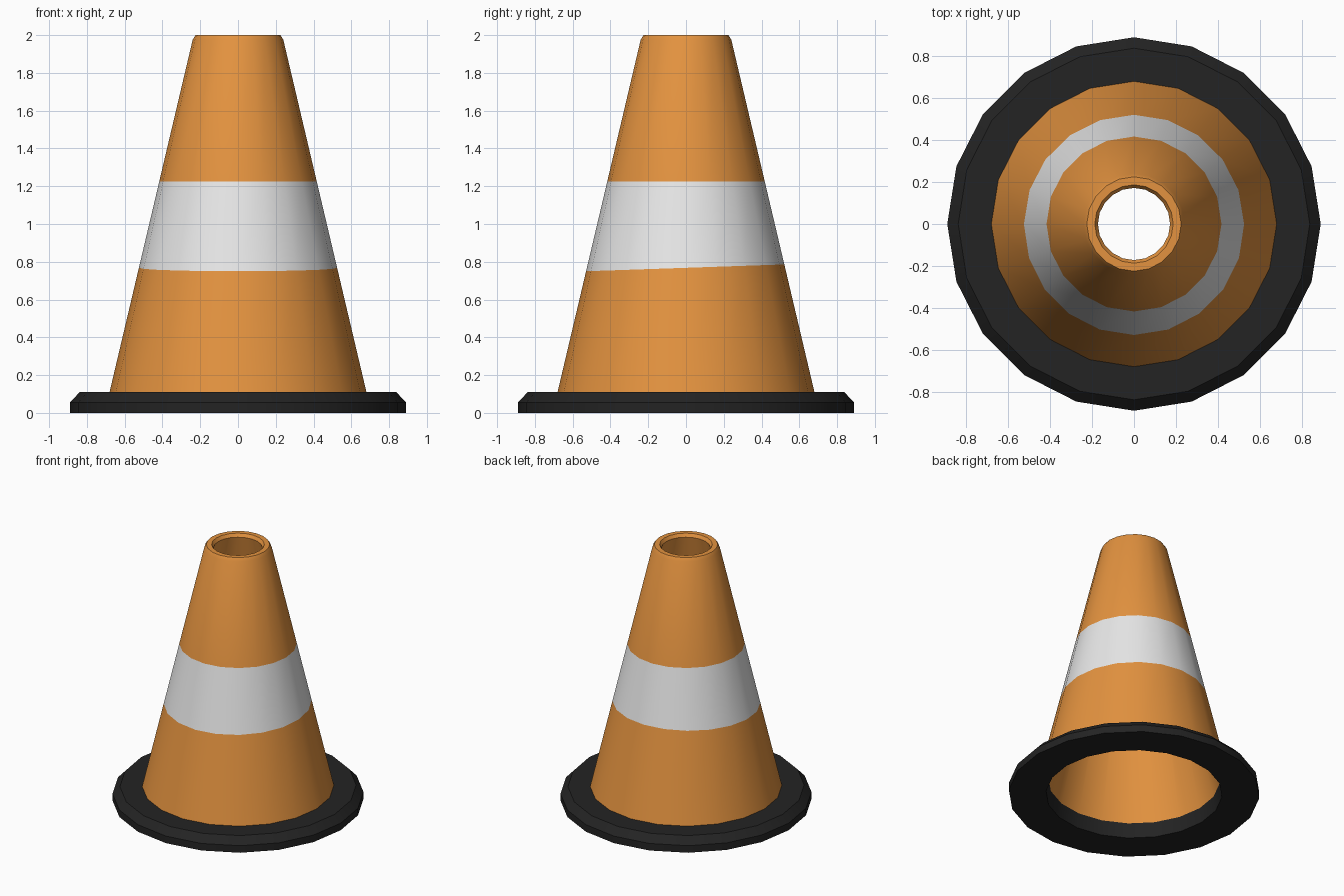
import bpy, bmesh, math

if "Cube" in bpy.data.objects:
    bpy.data.objects.remove(bpy.data.objects["Cube"])

SIDES = 20


def material(name, rgb):
    m = bpy.data.materials.new(name)
    m.diffuse_color = (*rgb, 1.0)
    m.use_nodes = True
    m.node_tree.nodes["Principled BSDF"].inputs["Base Color"].default_value = m.diffuse_color
    return m


orange = material("orange", (0.77, 0.29, 0.05))
white = material("white", (0.8, 0.8, 0.8))
black = material("black", (0.017, 0.017, 0.017))


def lathe(name, profile, mats, closed, band=None, tilt=None):
    """Spin (radius, z) points, listed upward on the outside, around z.
    band: profile segment given material 1.
    tilt: (ring, lift, slope) raises a ring toward +y, keeping it on the wall."""
    bm = bmesh.new()
    rings = []
    for i, (r, z) in enumerate(profile):
        ring = []
        for k in range(SIDES):
            a = 2 * math.pi * k / SIDES
            rr, zz = r, z
            if tilt and i == tilt[0]:
                dz = tilt[1] * math.sin(a)
                rr, zz = r + dz * tilt[2], z + dz
            ring.append(bm.verts.new((rr * math.cos(a), rr * math.sin(a), zz)))
        rings.append(ring)
    n = len(rings)
    for i in range(n if closed else n - 1):
        low, high = rings[i], rings[(i + 1) % n]
        for k in range(SIDES):
            j = (k + 1) % SIDES
            f = bm.faces.new((low[k], low[j], high[j], high[k]))
            f.material_index = 1 if i == band else 0
    me = bpy.data.meshes.new(name)
    bm.to_mesh(me)
    bm.free()
    for m in mats:
        me.materials.append(m)
    ob = bpy.data.objects.new(name, me)
    bpy.context.collection.objects.link(ob)
    bpy.ops.object.select_all(action='DESELECT')
    ob.select_set(True)
    bpy.context.view_layer.objects.active = ob
    bpy.ops.object.shade_smooth_by_angle(angle=math.radians(30))
    return ob


# Black foot ring with chamfered upper edge
lathe("base_ring",
      [(0.625, 0.0), (0.89, 0.0), (0.89, 0.055), (0.838, 0.11), (0.608, 0.11)],
      [black], closed=True)

# Hollow cone: outer wall with stripe, rounded rim, inner wall
slope = (0.24 - 0.68) / (1.975 - 0.11)


def wall(z):
    return (0.68 + slope * (z - 0.11), z)


lathe("cone_body",
      [wall(0.11), wall(0.768), wall(1.225), wall(1.975), (0.225, 2.0),
       (0.187, 2.0), (0.172, 1.975), (0.608, 0.11)],
      [orange, white], closed=False, band=1, tilt=(1, 0.018, slope))
